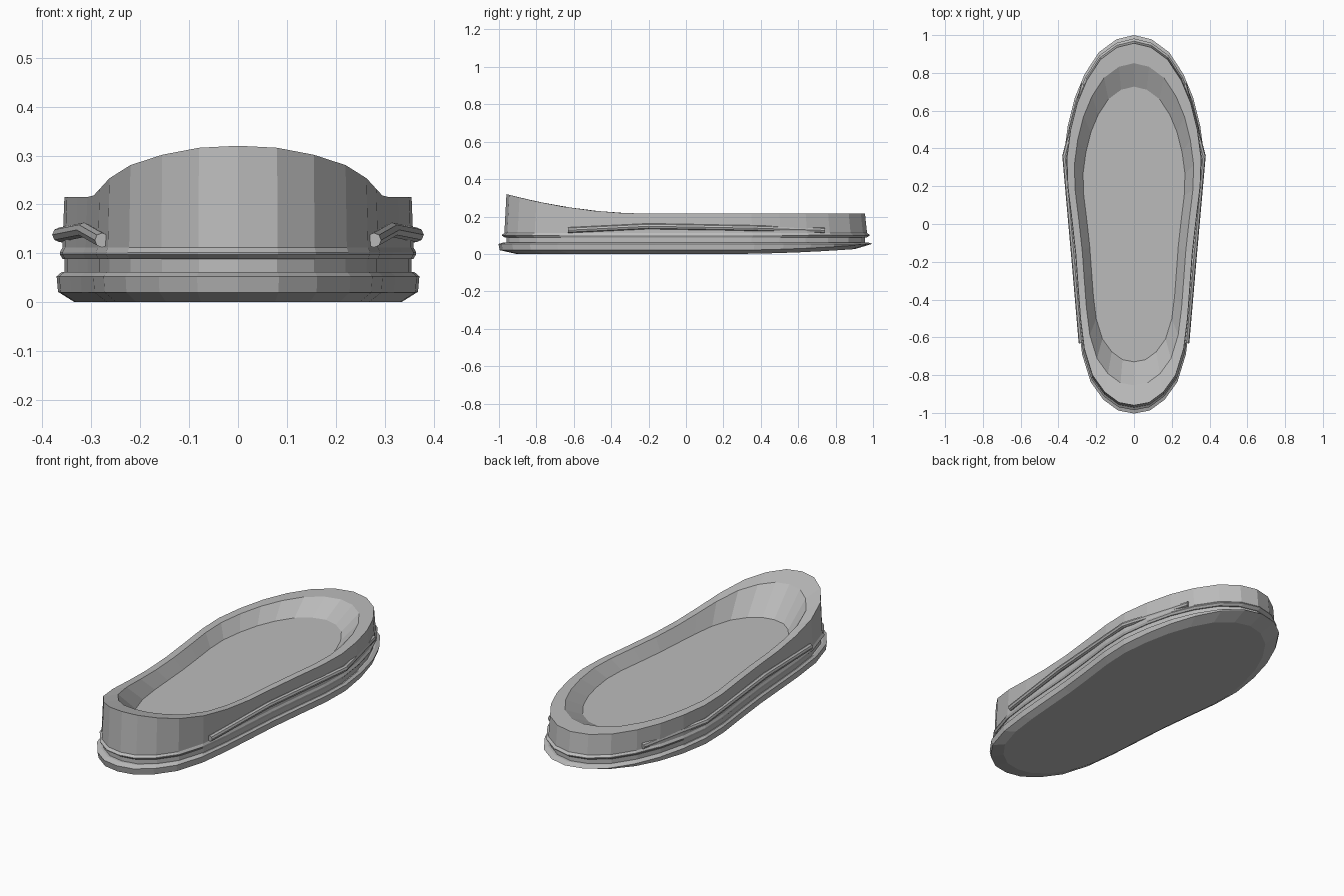
import bpy, bmesh

cube = bpy.data.objects.get("Cube")
if cube:
    bpy.data.objects.remove(cube, do_unlink=True)

grey = bpy.data.materials.new("plain grey")
grey.use_nodes = True
colour = (0.5, 0.5, 0.5, 1)
grey.diffuse_color = colour
grey.node_tree.nodes["Principled BSDF"].inputs["Base Color"].default_value = colour

# Half outline of the foot shape, heel to toe
half = [(0, -.96), (.08, -.945), (.155, -.89), (.22, -.80), (.263, -.66),
        (.283, -.5), (.295, -.34), (.308, -.16), (.328, .02), (.35, .2),
        (.355, .35), (.335, .5), (.3, .64), (.25, .76), (.178, .87),
        (.09, .935), (0, .957)]
outline = half + [(-x, y) for x, y in half[-2:0:-1]]


def rim(y):
    """Rim height: level at the front, sweeping up at the heel."""
    return .215 + .105 * (max(0, -.2 - y) / .76) ** 2


def toe_lift(base):
    """Underside height: curls up towards the toe."""
    return lambda y: base + .032 * (max(0, y - .2) / .78) ** 2


def loft(name, levels):
    """Stack scaled outlines; each height is a number or a function of y."""
    bm = bmesh.new()
    rows = []
    for scale, height in levels:
        rows.append([bm.verts.new((x * scale, y * scale,
                     height(y * scale) if callable(height) else height))
                     for x, y in outline])
    n = len(outline)
    for low, high in zip(rows, rows[1:]):
        for i in range(n):
            j = (i + 1) % n
            bm.faces.new((low[i], low[j], high[j], high[i]))
    bm.faces.new(rows[0][::-1])
    bm.faces.new(rows[-1])
    bmesh.ops.recalc_face_normals(bm, faces=bm.faces)
    mesh = bpy.data.meshes.new(name)
    bm.to_mesh(mesh)
    bm.free()
    mesh.materials.append(grey)
    obj = bpy.data.objects.new(name, mesh)
    bpy.context.collection.objects.link(obj)


# Sole with chamfered underside, and the narrower midsole above it
loft("sole", [(.945, toe_lift(0)), (1.037, toe_lift(.02)), (1.045, .053), (1.015, .062)])
loft("midsole", [(1, .055), (1, .095)])

# Welt ring around the base of the upper
loft("welt", [(1.01, .088), (1.026, .098), (1.026, .102), (1.01, .113)])

# Upper wall, rim and dished footbed in one shell
loft("footbed", [(1.012, .108), (1, rim), (.89, rim), (.76, .155)])


def rod(name, side):
    """Bent eight-sided side rod."""
    curve = bpy.data.curves.new(name, "CURVE")
    curve.dimensions = "3D"
    curve.bevel_depth = .015
    curve.bevel_resolution = 2
    curve.use_fill_caps = True
    path = [(.278, -.63, .127), (.315, -.2, .148), (.365, .36, .138), (.265, .74, .126)]
    spline = curve.splines.new("POLY")
    spline.points.add(len(path) - 1)
    for point, (x, y, z) in zip(spline.points, path):
        point.co = (x * side, y, z, 1)
    spline.use_smooth = False
    curve.materials.append(grey)
    bpy.context.collection.objects.link(bpy.data.objects.new(name, curve))


rod("left_side_rod", 1)
rod("right_side_rod", -1)
